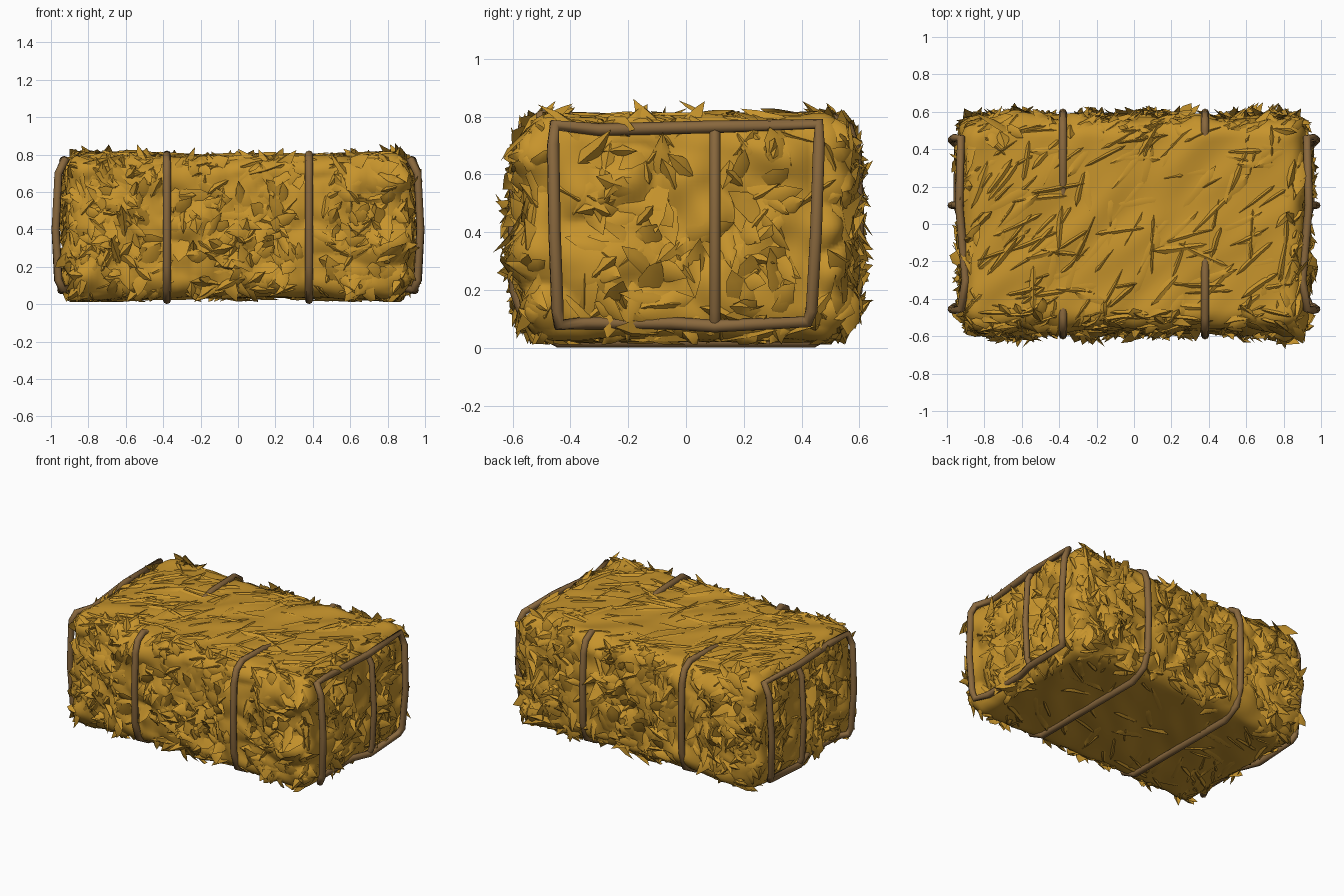
import bpy, bmesh, random
from mathutils import Vector, noise

random.seed(7)
cube = bpy.data.objects.get("Cube")
if cube:
    bpy.data.objects.remove(cube)


def material(name, color):
    m = bpy.data.materials.new(name)
    m.use_nodes = True
    m.diffuse_color = color
    m.node_tree.nodes["Principled BSDF"].inputs["Base Color"].default_value = color
    return m


STRAW = material("golden straw", (0.57, 0.295, 0.025, 1))
ROPE = material("brown twine", (0.25, 0.138, 0.047, 1))
HALF = Vector((0.915, 0.56, 0.375))
MIDDLE = Vector((0, 0, 0.415))
ROUND = 0.1
CORE = HALF - Vector((ROUND, ROUND, ROUND))
LOOP_X = 0.38
STRAND_Y = (-0.455, 0.1, 0.45)


def surface(p, rise=0):
    """Wrap a point, given from the middle, onto the creased round block."""
    inner = Vector(max(-c, min(c, a)) for a, c in zip(p, CORE))
    out = (p - inner).normalized()
    q = inner + out * ROUND
    flat = abs(out.z)
    along = Vector((q.x + q.y, (q.y - q.x) * 3, q.z * 3)) * 1.7
    fold = noise.noise(along) * flat * 0.02
    fold += (abs(noise.noise(q * 6)) - 0.22) * (1 - flat) * 0.07
    fold += (1 - (q.z / HALF.z) ** 2) * abs(out.y) * 0.015
    sag = (q.x / HALF.x) ** 2 * 0.02 * out.z
    return MIDDLE + q + out * (fold + rise) + Vector((0, 0, sag))


def finish(bm, name, angle):
    mesh = bpy.data.meshes.new(name)
    bm.to_mesh(mesh)
    bm.free()
    mesh.materials.append(STRAW)
    obj = bpy.data.objects.new(name, mesh)
    bpy.context.collection.objects.link(obj)
    bpy.ops.object.select_all(action='DESELECT')
    obj.select_set(True)
    bpy.context.view_layer.objects.active = obj
    bpy.ops.object.shade_smooth_by_angle(angle=angle)


# Packed straw body
bm = bmesh.new()
bmesh.ops.create_cube(bm, size=2)
bmesh.ops.subdivide_edges(bm, edges=bm.edges[:], cuts=55, use_grid_fill=True)
for v in bm.verts:
    v.co = surface(Vector(a * h for a, h in zip(v.co, HALF)))
bm.normal_update()
sites = [(f.calc_center_median(), f.normal.copy(), f.calc_area()) for f in bm.faces]
finish(bm, "straw_body", 1.0)


# Loose straw: broad tilted flakes that follow the block and lift at the tip
def add_flake(bm, base, normal, heading, length, width, lift, tilt):
    side = normal.cross(heading).normalized()
    sway = side * random.uniform(-1, 1) * width
    start = base - MIDDLE

    def place(t, across, rise):
        p = surface(start + heading * length * t + side * across + sway * t * t, rise)
        p.z = max(0.012, p.z)
        return bm.verts.new(p)

    rows = []
    for t, w, rise in ((0, 0.6, -0.025), (0.3, 1, 0.0), (0.7, 0.75, lift * 0.5)):
        rows.append([place(t, -width * w, rise - 0.02),
                     place(t, 0, rise + 0.007),
                     place(t, width * w, rise + tilt)])
    tip = place(1, 0, lift)
    for i in range(2):
        for a, b in zip(rows, rows[1:]):
            bm.faces.new((a[i], a[i + 1], b[i + 1], b[i]))
        bm.faces.new((rows[-1][i], rows[-1][i + 1], tip))


def under_twine(p, normal):
    if abs(normal.x) > 0.7:
        return min(abs(p.y - y) for y in STRAND_Y) < 0.03
    return abs(normal.y) > 0.5 and abs(abs(p.x) - LOOP_X) < 0.035


bm = bmesh.new()
for base, normal, area in random.choices(sites, [s[2] for s in sites], k=2900):
    level = abs(normal.z) > 0.85
    rim = max(abs(base.x) / HALF.x, abs(base.y) / HALF.y)
    if level and random.random() > (0.5 if rim > 0.8 else 0.2):
        continue
    if normal.z < -0.85 and random.random() < 0.6:
        continue
    spin = Vector([random.uniform(-1, 1) for _ in range(3)])
    if level:
        spin += Vector((1, 0.8, 0)) * random.choice((-1, 1))
    heading = (spin - normal * spin.dot(normal)).normalized()
    if level:
        size, width = random.uniform(0.18, 0.4), random.uniform(0.03, 0.06)
        lift, tilt = random.uniform(-0.01, 0.018), -0.018
    else:
        size, width = random.uniform(0.1, 0.22), random.uniform(0.025, 0.055)
        lift, tilt = random.uniform(-0.01, 0.06), random.uniform(-0.025, 0.015)
    if not any(under_twine(base + heading * size * t, normal) for t in (0, 0.5, 1)):
        add_flake(bm, base, normal, heading, size, width, lift, tilt)
finish(bm, "loose_straw", 1.1)


# Twine
def rope(name, points, closed=False, radius=0.022):
    curve = bpy.data.curves.new(name, 'CURVE')
    curve.dimensions = '3D'
    curve.bevel_depth = radius
    curve.bevel_resolution = 2
    curve.use_fill_caps = True
    spline = curve.splines.new('POLY')
    spline.points.add(len(points) - 1)
    for point, co in zip(spline.points, points):
        point.co = (*co, 1)
    spline.use_cyclic_u = closed
    curve.materials.append(ROPE)
    obj = bpy.data.objects.new(name, curve)
    bpy.context.collection.objects.link(obj)


# Two loops round the bale, sinking into the straw on top, each turned opposite
loop = [(-0.44, 0.022), (0.44, 0.022), (0.55, 0.08), (0.59, 0.2), (0.595, 0.45),
        (0.585, 0.68), (0.56, 0.76), (0.5, 0.80), (0.25, 0.79), (0, 0.74),
        (-0.42, 0.755), (-0.5, 0.795), (-0.56, 0.76), (-0.585, 0.68),
        (-0.595, 0.45), (-0.59, 0.2), (-0.55, 0.08)]
for label, s in (("right", 1), ("left", -1)):
    rope(label + "_loop", [(-s * LOOP_X, s * y, z) for y, z in loop], True)

# A frame with a middle strand on each end, its bars half buried
for label, s in (("right", -1), ("left", 1)):
    rope(label + "_end_frame", [(s * x, y, z) for x, y, z in (
        (0.94, -0.44, 0.08), (0.96, -0.445, 0.13), (0.975, -0.455, 0.4),
        (0.96, -0.46, 0.7), (0.925, -0.455, 0.77), (0.90, -0.3, 0.755),
        (0.935, 0.1, 0.765), (0.925, 0.46, 0.775), (0.96, 0.46, 0.7),
        (0.975, 0.45, 0.4), (0.96, 0.435, 0.13), (0.94, 0.42, 0.09),
        (0.945, 0.1, 0.075), (0.90, -0.05, 0.085), (0.90, -0.35, 0.085))], True)
    rope(label + "_end_strand", [(s * x, STRAND_Y[1], z) for x, z in (
        (0.925, 0.765), (0.96, 0.7), (0.978, 0.4), (0.965, 0.13), (0.94, 0.08))],
        radius=0.019)
